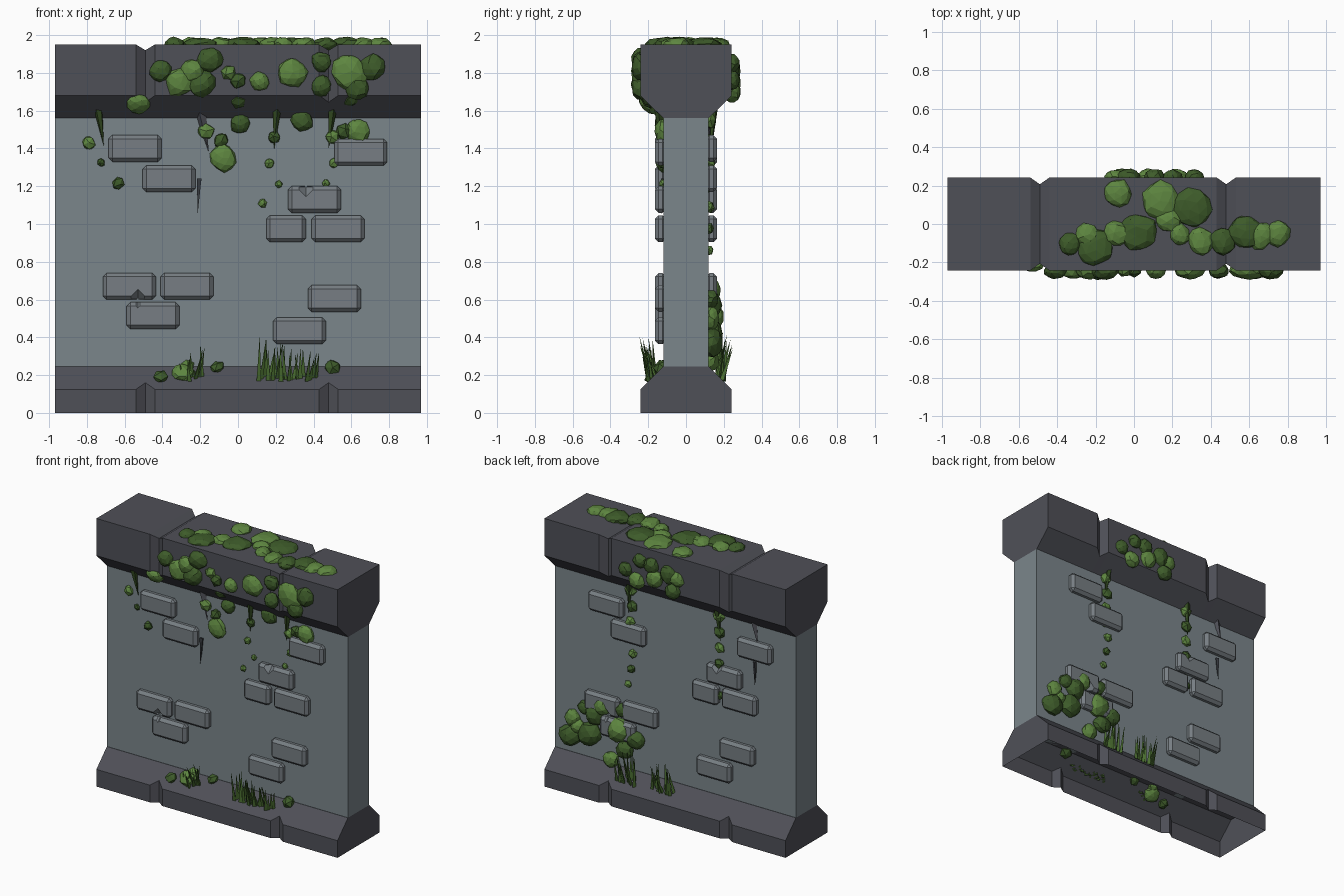
import bpy, bmesh, math, random
from mathutils import Vector, Matrix

if "Cube" in bpy.data.objects:
    bpy.data.objects.remove(bpy.data.objects["Cube"])
random.seed(4)


def mat(name, rgb):
    m = bpy.data.materials.new(name)
    m.diffuse_color = (*[(c / 255) ** 2.2 for c in rgb], 1)
    m.use_nodes = True
    m.node_tree.nodes["Principled BSDF"].inputs["Base Color"].default_value = m.diffuse_color
    return m


WALL = mat("wall stone", (122, 133, 138))
BRICK = mat("brick stone", (118, 125, 130))
TRIM = mat("dark trim stone", (80, 81, 88))
CRACK = mat("crack", (58, 61, 66))
MOSS_L = mat("light moss", (94, 133, 66))
MOSS_D = mat("dark moss", (64, 92, 46))
GRASS = mat("grass", (76, 110, 52))
VINE = mat("vine", (54, 76, 38))
HALF_TURN = Matrix.Rotation(math.pi, 4, 'Z')


def finish(bm, name, *mats):
    me = bpy.data.meshes.new(name)
    bmesh.ops.recalc_face_normals(bm, faces=bm.faces)
    bm.to_mesh(me)
    bm.free()
    for m in mats:
        me.materials.append(m)
    ob = bpy.data.objects.new(name, me)
    bpy.context.collection.objects.link(ob)
    return ob


def grooved_bar(name, profile, notch, open_bottom=False):
    """Profile (y, z) swept along x, pinched to the notch profile at two joints."""
    bm = bmesh.new()
    rings = []
    for x, pinched in ((-.97, 0), (-.54, 0), (-.49, 1), (-.44, 0),
                       (.43, 0), (.48, 1), (.53, 0), (.97, 0)):
        rings.append([bm.verts.new((x, y, z)) for y, z in (notch if pinched else profile)])
    n = len(profile)
    for a, b in zip(rings, rings[1:]):
        for i in range(n):
            bm.faces.new((a[i], a[(i + 1) % n], b[(i + 1) % n], b[i]))
    bm.faces.new(rings[0])
    bm.faces.new(rings[-1][::-1])
    ob = None
    bmesh.ops.recalc_face_normals(bm, faces=bm.faces)
    if open_bottom:
        low = [f for f in bm.faces if all(v.co.z < .001 for v in f.verts)]
        bmesh.ops.delete(bm, geom=low, context='FACES_ONLY')
    return finish(bm, name, TRIM)


def mirror_profile(half):
    return half + [(-y, z) for y, z in reversed(half)]


# Cap and base courses
grooved_bar("cap_course", mirror_profile([(.12, 1.56), (.242, 1.68), (.242, 1.95)]),
            mirror_profile([(.12, 1.56), (.207, 1.645), (.207, 1.92)]))
grooved_bar("base_course", mirror_profile([(.242, 0), (.242, .125), (.122, .245)]),
            mirror_profile([(.207, 0), (.207, .16), (.122, .245)]), True)

# Wall core
bm = bmesh.new()
bmesh.ops.create_cube(bm, size=1, matrix=Matrix.Translation((0, 0, .9025)) @ Matrix.Diagonal((1.94, .24, 1.315, 1)))
finish(bm, "wall_core", WALL)

# Raised bricks, same pattern turned half round for the back
bm = bmesh.new()
for x, z, w in ((-.545, 1.4, .28), (-.365, 1.24, .28), (.65, 1.38, .28), (.405, 1.13, .28),
                (.255, .975, .21), (.53, .975, .28), (-.575, .67, .28), (-.27, .67, .28),
                (-.45, .515, .28), (.51, .605, .28), (.325, .435, .28)):
    bmesh.ops.create_cube(bm, size=1, matrix=Matrix.Translation((x, -.135, z)) @ Matrix.Diagonal((w, .06, .142, 1)))
bmesh.ops.bevel(bm, geom=bm.edges[:], offset=.02, segments=1, affect='EDGES')
dup = bmesh.ops.duplicate(bm, geom=bm.verts[:] + bm.edges[:] + bm.faces[:])
bmesh.ops.transform(bm, matrix=HALF_TURN, verts=[g for g in dup["geom"] if isinstance(g, bmesh.types.BMVert)])
bricks = finish(bm, "bricks", BRICK)

# Chips knocked out of two bricks per side
bm = bmesh.new()
for turn in (Matrix.Identity(4), HALF_TURN):
    for x, z in ((.36, 1.195), (-.53, .605)):
        bmesh.ops.create_uvsphere(bm, u_segments=4, v_segments=2, radius=.05,
                                  matrix=turn @ Matrix.Translation((x, -.165, z)))
cutter = finish(bm, "chip_cutter", BRICK)
cutter.hide_render = True
cutter.hide_set(True)
mod = bricks.modifiers.new("chips", 'BOOLEAN')
mod.object, mod.operation, mod.solver = cutter, 'DIFFERENCE', 'EXACT'


def lumps(name, items, t, place):
    """Flattened faceted lumps; each item is (a, b, radius, dark)."""
    bm = bmesh.new()
    for a, b, r, dark in items:
        pos, normal = place(a, b)
        m = (Matrix.Translation(pos) @ Vector(normal).to_track_quat('Z', 'Y').to_matrix().to_4x4()
             @ Matrix.Rotation(random.uniform(0, 6), 4, 'Z')
             @ Matrix.Diagonal((r * random.uniform(1, 1.15), r, min(t, r * .8), 1))
             @ Matrix.Rotation(random.uniform(0, .5), 4, 'X'))
        old = len(bm.faces)
        vs = bmesh.ops.create_icosphere(bm, subdivisions=1 if r < .05 else 2, radius=1.05)["verts"]
        for v in vs:
            v.co = m @ (v.co * random.uniform(.9, 1.07))
        for f in list(bm.faces)[old:]:
            f.material_index = dark
    return finish(bm, name, MOSS_L, MOSS_D)


# Moss on the top
lumps("top_moss", [(-.085, .16, .07, 0), (.135, .12, .09, 0), (.3, .09, .1, 1), (.02, -.04, .09, 1),
                   (-.09, -.05, .065, 0), (-.2, -.12, .09, 1), (-.335, -.105, .055, 1), (-.24, -.06, .06, 0),
                   (.24, -.055, .05, 0), (.35, -.09, .065, 0), (.46, -.09, .065, 1), (.58, -.04, .085, 1),
                   (.66, -.06, .065, 0), (.75, -.05, .062, 0), (.18, .02, .06, 0)],
      .038, lambda x, y: ((x, y, 1.95), (0, 0, 1)))


def on(side, depth, tilt=0):
    return lambda x, z: ((x, side * depth, z), (0, side, tilt))


# Moss on the cap faces
lumps("front_cap_moss", [(-.41, 1.81, .055, 1), (-.31, 1.75, .07, 0), (-.24, 1.81, .06, 0), (-.19, 1.74, .065, 1),
                         (-.15, 1.87, .065, 1), (0, 1.76, .045, 1), (-.05, 1.8, .04, 0), (.115, 1.755, .05, 0),
                         (.29, 1.8, .075, 0), (.44, 1.86, .05, 1), (.44, 1.73, .05, 1), (.59, 1.8, .09, 0),
                         (.71, 1.83, .065, 1), (.63, 1.72, .06, 1)], .045, on(-1, .242))
lumps("front_lip_moss", [(-.53, 1.635, .06, 0), (0, 1.65, .042, 1), (.6, 1.66, .042, 1)], .035, on(-1, .2, -1))
lumps("back_cap_moss", [(.315, 1.76, .05, 1), (.105, 1.84, .055, 1), (.225, 1.7, .055, 0), (.08, 1.75, .06, 0),
                        (-.03, 1.81, .06, 1), (-.065, 1.7, .055, 1), (-.1, 1.79, .05, 0), (.2, 1.85, .05, 1)],
      .045, on(1, .242))

# Moss and hanging leaves on the front wall
lumps("front_wall_moss", [(-.17, 1.49, .045, 0), (-.08, 1.35, .065, 0), (-.09, 1.44, .04, 1), (.01, 1.53, .05, 1),
                          (.34, 1.55, .055, 1), (.635, 1.49, .062, 0), (.5, 1.46, .04, 0), (.56, 1.49, .045, 1),
                          (-.79, 1.43, .036, 0), (-.725, 1.325, .022, 1), (-.635, 1.215, .032, 1),
                          (.19, 1.46, .035, 1), (.165, 1.32, .027, 0), (.215, 1.21, .022, 0), (.13, 1.11, .024, 0),
                          (.51, 1.325, .028, 0), (.465, 1.215, .022, 0)], .04, on(-1, .125))

# Moss patch and leaf strings on the back wall
strings = [(s * .36 + random.uniform(-.02, .02), 1.55 - .115 * i, .045 - .003 * i, i % 2)
           for s in (-1, 1) for i in range(7 if s > 0 else 6)]
lumps("back_leaf_strings", strings, .035, on(1, .125))
lumps("back_moss_patch", [(.82, .5, .055, 0), (.64, .57, .07, 1), (.72, .6, .05, 1), (.84, .37, .075, 1),
                          (.68, .42, .08, 1), (.44, .51, .085, 0), (.31, .47, .065, 1), (.4, .38, .06, 1),
                          (.51, .28, .055, 0), (.58, .65, .065, 0), (.42, .66, .05, 1), (.78, .45, .05, 0)],
      .07, on(1, .13))

# Moss on the base slope
lumps("base_moss", [(-.41, .19, .042, 1), (-.29, .21, .055, 0), (-.27, .245, .04, 0), (-.11, .24, .036, 1),
                    (.5, .24, .045, 1)],
      .04, lambda x, z: ((x, z - .37, z), (0, -1, 1)))


def spikes(name, items, m, sides=3):
    """Tapering spikes; each item is (start, end, radius)."""
    bm = bmesh.new()
    for a, b, r in items:
        a, b = Vector(a), Vector(b)
        d = b - a
        bmesh.ops.create_cone(bm, cap_ends=True, segments=sides, radius1=r, radius2=0, depth=d.length,
                              matrix=Matrix.Translation((a + b) / 2) @ d.to_track_quat('Z', 'Y').to_matrix().to_4x4())
    return finish(bm, name, m)


def clump(x0, x1, n, h0, h1, side):
    out = []
    for i in range(n):
        k = i / (n - 1)
        x = x0 + (x1 - x0) * k
        z = random.uniform(.165, .2)
        y = .365 - z
        h = (h0 + (h1 - h0) * k) * random.uniform(.7, 1)
        out.append(((x, side * y, z), (x + random.uniform(-.02, .035), side * (y + random.uniform(0, .06)), z + h), .014))
    return out


# Grass tufts, hanging vines and cracks
spikes("grass", clump(-.29, -.19, 9, .1, .2, -1) + clump(.11, .24, 12, .25, .22, -1)
       + clump(.25, .41, 11, .2, .16, -1) + clump(.28, .42, 11, .24, .22, 1) + clump(-.02, .14, 11, .22, .22, 1), GRASS)
spikes("vines", [((-.74, -.145, 1.61), (-.71, -.13, 1.41), .024), ((.205, -.145, 1.61), (.19, -.13, 1.39), .024),
                 ((.5, -.145, 1.61), (.48, -.13, 1.4), .024), ((.35, .145, 1.61), (.37, .13, 1.38), .024),
                 ((-.35, .145, 1.61), (-.37, .13, 1.36), .024)], VINE, 5)
spikes("upper_cracks", [((-.2, -.12, 1.6), (-.155, -.13, 1.38), .032), ((-.63, .12, 1.6), (-.67, .13, 1.42), .028)], TRIM, 4)
spikes("lower_cracks", [((-.205, -.12, 1.24), (-.215, -.13, 1.04), .016), ((-.64, .12, 1.29), (-.645, .13, 1.12), .016)], CRACK, 4)
